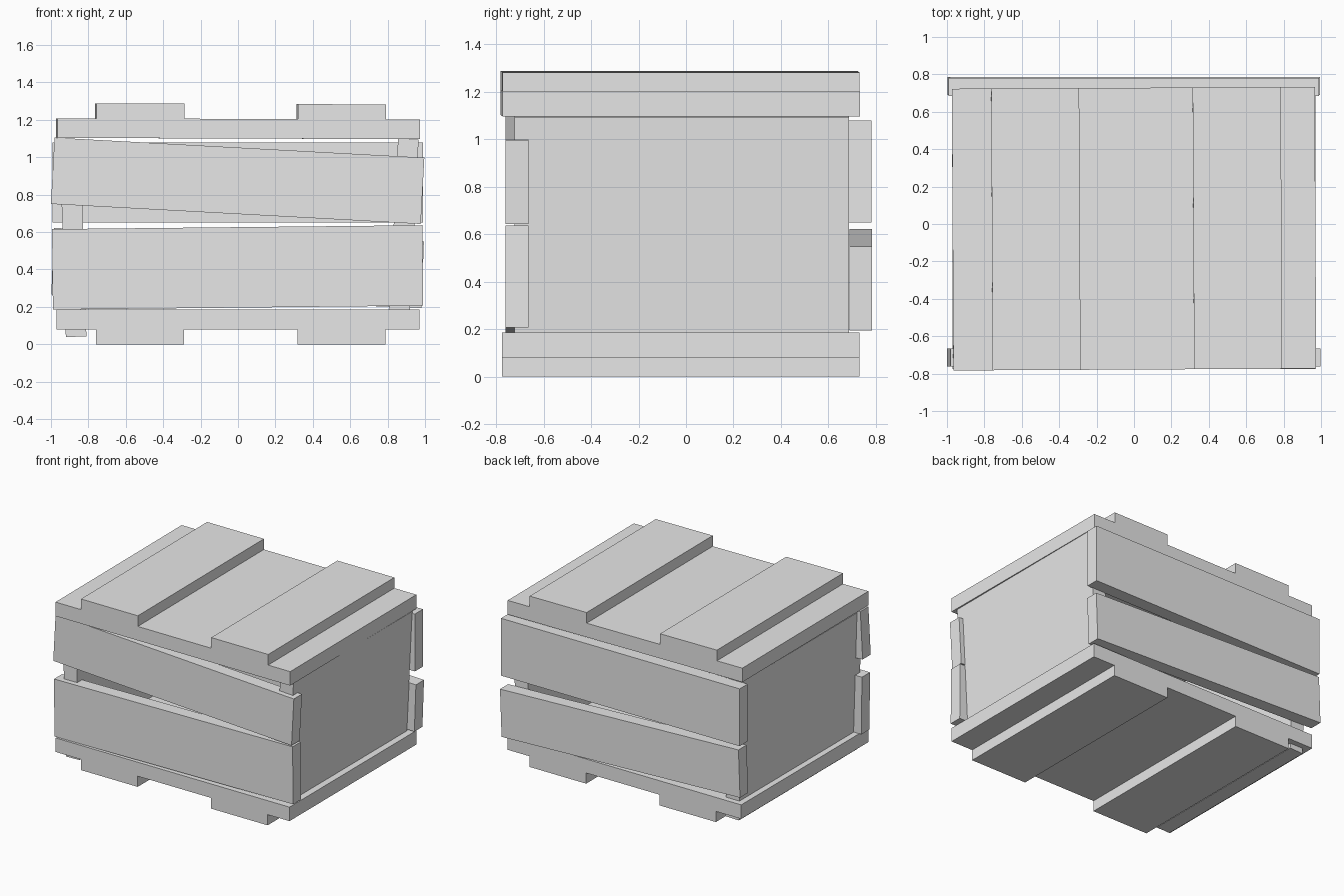
import bpy
import bmesh
from math import radians
from mathutils import Matrix, Vector

if "Cube" in bpy.data.objects:
    bpy.data.objects.remove(bpy.data.objects["Cube"])

grey = bpy.data.materials.new("plain_grey")
grey.use_nodes = True
colour = (0.8, 0.8, 0.8, 1)
grey.diffuse_color = colour
grey.node_tree.nodes["Principled BSDF"].inputs["Base Color"].default_value = colour


def finish(name, bm, location, turn):
    """Turn a bmesh into a placed object; turn is (about y, about z) in degrees."""
    bmesh.ops.recalc_face_normals(bm, faces=bm.faces)
    mesh = bpy.data.meshes.new(name)
    bm.to_mesh(mesh)
    bm.free()
    mesh.materials.append(grey)
    obj = bpy.data.objects.new(name, mesh)
    obj.location = location
    obj.rotation_euler = (0, radians(turn[0]), radians(turn[1]))
    bpy.context.collection.objects.link(obj)
    return obj


def board(name, size, location, tilt=0):
    bm = bmesh.new()
    bmesh.ops.create_cube(bm, size=1, matrix=Matrix.Diagonal((*size, 1)))
    finish(name, bm, location, (tilt, 0))


def stepped_deck(name, up, location, turn=(0, 0)):
    """Slab with two raised battens in one piece; up is 1 or -1."""
    half, slab, raised = 0.97, 0.105, 0.185
    outline = [(-half, 0), (-half, slab)]
    for a, b in ((-0.76, -0.29), (0.317, 0.788)):
        outline += [(a, slab), (a, raised), (b, raised), (b, slab)]
    outline += [(half, slab), (half, 0)]
    bm = bmesh.new()
    face = bm.faces.new([bm.verts.new((x, -0.753, z * up)) for x, z in outline])
    side = bmesh.ops.extrude_face_region(bm, geom=[face])
    moved = [v for v in side["geom"] if isinstance(v, bmesh.types.BMVert)]
    bmesh.ops.translate(bm, verts=moved, vec=Vector((0, 1.506, 0)))
    finish(name, bm, location, turn)


# Base and lid share one stepped shape, mirrored in height
stepped_deck("base", -1, (0, -0.022, 0.185))
stepped_deck("lid", 1, (0, -0.025, 1.1), (0.2, 0.3))

# Leaning side panels
board("right_panel", (0.11, 1.41, 1.05), (-0.882, -0.017, 0.565), -1.8)
board("left_panel", (0.11, 1.41, 0.98), (0.886, -0.017, 0.607), 2.9)

# Crooked planks across the front and back
planks = (
    ("front_lower_plank", 0.43, -0.713, 0.411, -0.6),
    ("front_upper_plank", 0.355, -0.713, 0.874, 3.1),
    ("back_lower_plank", 0.355, 0.737, 0.408, 2.1),
    ("back_upper_plank", 0.43, 0.733, 0.865, 0),
)
for name, height, y, z, tilt in planks:
    board(name, (1.98, 0.096, height), (-0.002, y, z), tilt)
